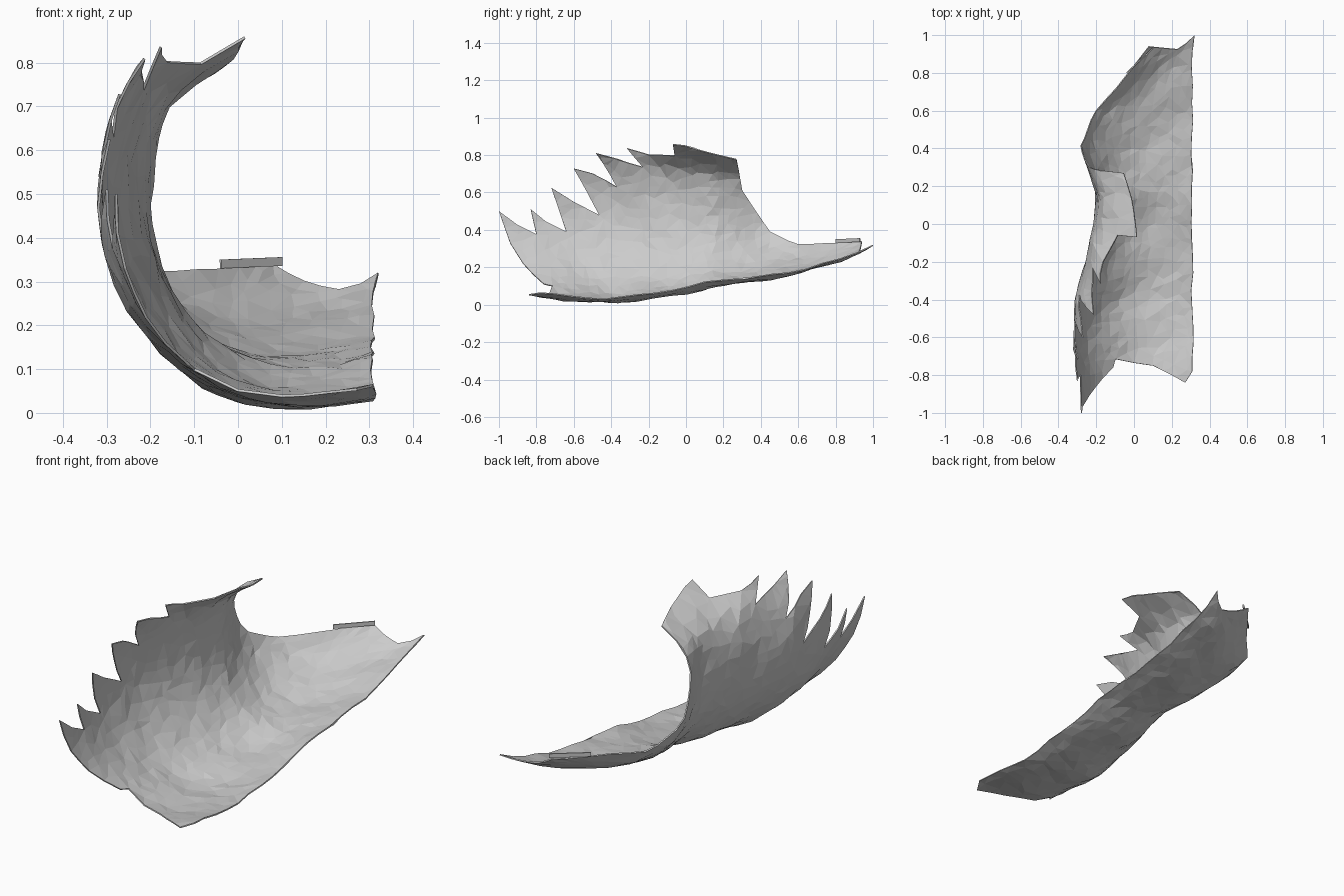
import bpy, bmesh, math, random
from mathutils import Vector
from mathutils.geometry import delaunay_2d_cdt

if "Cube" in bpy.data.objects:
    bpy.data.objects.remove(bpy.data.objects["Cube"])

random.seed(7)
ZC = 0.5  # height of the ellipse centre shared by all cross-sections

# Cross-section stations along the shell: y, centre x, half width, floor height
STATIONS = [
    (-1.05, .12, .39, .06), (-.85, .12, .42, .045), (-.6, .12, .442, .022),
    (-.4, .12, .43, .008), (-.2, .12, .38, .032), (0, .12, .33, .057),
    (.15, .12, .32, .098), (.3, .12, .365, .115), (.42, .12, .405, .132),
    (.6, .13, .39, .167), (.84, .20, .265, .24), (.94, .23, .225, .285),
    (1.05, .24, .20, .335)]


def station(y):
    for p, q in zip(STATIONS, STATIONS[1:]):
        if y <= q[0]:
            t = (y - p[0]) / (q[0] - p[0])
            return [a + (b - a) * t for a, b in zip(p[1:], q[1:])]
    return STATIONS[-1][1:]


def wall(y, z):
    """Parameter of the point at height z on the upright side."""
    b = ZC - station(y)[2]
    return Vector((y, math.acos(max(-1, min(1, (ZC - z) / b)))))


def floor(y, x):
    """Parameter of the point at width x on the bottom."""
    cx, a, _ = station(y)
    return Vector((y, math.asin(max(-1, min(1, (cx - x) / a)))))


def surface(y, phi):
    cx, a, z0 = station(y)
    fold = .25 * max(0, phi - 2.1) * max(0, min(1, (y + .25) / .18))
    rise = (ZC - z0) * (1 - math.cos(phi))
    if phi < 0:
        rise *= .45  # the bottom flattens towards the cut edge
    return Vector((cx - a * math.sin(phi) + fold, y, z0 + rise))


# Outline: jagged upper rim, rear edge, straight cut edge, torn front edge
rim = [(-1, .5), (-.9, .425), (-.8, .375), (-.83, .51), (-.75, .445), (-.64, .39),
       (-.72, .625), (-.6, .55), (-.465, .48), (-.6, .727), (-.5, .70), (-.37, .63),
       (-.48, .81), (-.38, .785), (-.23, .735), (-.315, .834), (-.2, .80),
       (-.06, .80), (-.07, .862), (.27, .78), (.30, .61), (.38, .49), (.45, .39)]
rear = [(.6, -.2), (.84, 0), (.94, .08), (.925, .23), (.96, .28), (1, .32)]
cut = [(1 - .09 * i, .310 + random.uniform(-.006, .006)) for i in range(1, 20)]
tear = [(-.78, .31), (-.84, .27), (-.8, .2), (-.75, .1), (-.735, 0), (-.715, -.1)]
front = [(-.76, .11), (-.87, .22), (-.94, .33)]
corners = ([wall(*p) for p in rim] + [floor(*p) for p in rear + cut + tear]
           + [wall(*p) for p in front])

# Resample long outline edges so they follow the curve
K = .4  # scales the angle to a length comparable with y
outline = []
for p, q in zip(corners, corners[1:] + corners[:1]):
    n = max(1, round(math.hypot(q.x - p.x, (q.y - p.y) * K) / .07))
    for i in range(n):
        r = p.lerp(q, i / n)
        outline.append(Vector((r.x, r.y * K)))
edges = [(i, (i + 1) % len(outline)) for i in range(len(outline))]

# Irregular slanted interior points give the faceted look
points = list(outline)
for i in range(40):
    for j in range(28):
        v = -.2 + j * .05 + random.uniform(-.018, .018)
        u = -1 + i * .055 + (j % 2) * .027 - (v - .3) * .1 + random.uniform(-.02, .02)
        p = Vector((u, v))
        if min((p - o).length for o in points) > .026:
            points.append(p)
verts, _, tris, *_ = delaunay_2d_cdt(points, edges, [], 1, 1e-5)

# Shell: wrap the flat sheet around the elliptical sections
bm = bmesh.new()
made = []
for v in verts:
    y, phi = v.x, v.y / K
    co = surface(y, phi)
    out = Vector((-math.sin(phi), 0, -math.cos(phi)))
    ripple = .004 * math.sin(17 * y + 5 * phi) + random.uniform(-.003, .003)
    co += out * ripple
    co.z = max(co.z, .004)
    made.append(bm.verts.new(co))
for t in tris:
    bm.faces.new([made[i] for i in t])
bmesh.ops.delete(bm, geom=[v for v in bm.verts if not v.link_faces], context='VERTS')
bmesh.ops.recalc_face_normals(bm, faces=bm.faces)
mesh = bpy.data.meshes.new("curved_shell")
bm.to_mesh(mesh)
bm.free()
shell = bpy.data.objects.new("curved_shell", mesh)
bpy.context.collection.objects.link(shell)
solid = shell.modifiers.new("thickness", 'SOLIDIFY')
solid.thickness = .006
solid.offset = 0

# Small loose strip standing on the rear edge
bpy.ops.mesh.primitive_cube_add(size=1, location=(.03, .865, .343),
                                rotation=(0, -.03, math.atan2(.13, .14)))
strip = bpy.context.object
strip.name = "rear_edge_strip"
strip.scale = (.19, .006, .02)
